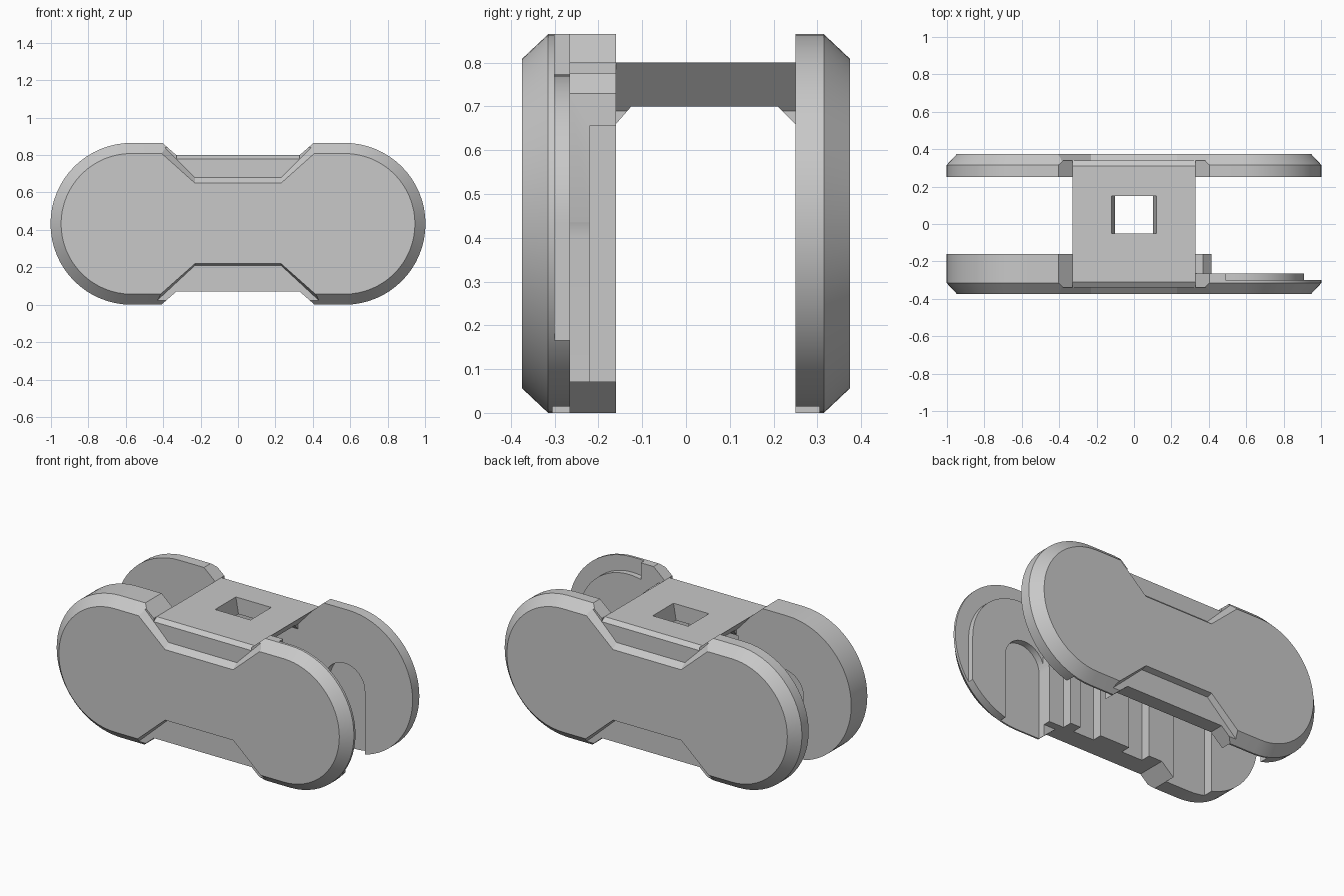
import bpy, bmesh
from math import sin, cos, pi, radians

cube = bpy.data.objects.get("Cube")
if cube:
    bpy.data.objects.remove(cube, do_unlink=True)

grey = bpy.data.materials.new("plain grey")
grey.use_nodes = True
colour = (0.58, 0.58, 0.58, 1)
grey.diffuse_color = colour
grey.node_tree.nodes["Principled BSDF"].inputs["Base Color"].default_value = colour

MID = 0.4325   # height of the lobe centres
LOBE = 0.57    # sideways offset of the lobe centres


def loft(name, rings, axis="y"):
    """Solid through matching rings: a list of (position, outline) pairs."""
    bm = bmesh.new()
    loops = []
    for pos, outline in rings:
        loops.append([bm.verts.new((a, pos, b) if axis == "y" else (pos, a, b))
                      for a, b in outline])
    for lo, hi in zip(loops, loops[1:]):
        for i in range(len(lo)):
            j = (i + 1) % len(lo)
            bm.faces.new((lo[i], lo[j], hi[j], hi[i]))
    bm.faces.new(loops[0])
    bm.faces.new(loops[-1])
    bmesh.ops.recalc_face_normals(bm, faces=bm.faces)
    mesh = bpy.data.meshes.new(name)
    bm.to_mesh(mesh)
    bm.free()
    mesh.materials.append(grey)
    obj = bpy.data.objects.new(name, mesh)
    bpy.context.collection.objects.link(obj)
    return obj


def prism(outline, start, end, axis="y"):
    return loft("cutter", [(start, outline), (end, outline)], axis)


def combine(obj, tool, operation="DIFFERENCE"):
    """Apply one boolean and throw the tool away."""
    mod = obj.modifiers.new("cut", "BOOLEAN")
    mod.operation, mod.solver, mod.object = operation, "EXACT", tool
    bpy.context.view_layer.objects.active = obj
    bpy.ops.object.modifier_apply(modifier=mod.name)
    bpy.data.objects.remove(tool, do_unlink=True)


def arc(cx, cz, r, start, end, steps=24):
    angles = [radians(start + (end - start) * i / steps) for i in range(steps + 1)]
    return [(cx + r * cos(a), cz + r * sin(a)) for a in angles]


def stadium(r):
    return arc(LOBE, MID, r, -90, 90, 32) + arc(-LOBE, MID, r, 90, 270, 32)


def trapezoid(near, z_near, far, z_far):
    return [(-near, z_near), (near, z_near), (far, z_far), (-far, z_far)]


def box(a0, a1, b0, b1):
    return [(a0, b0), (a1, b0), (a1, b1), (a0, b1)]


def arch_slot(side):
    """Round-topped slot that runs out through the bottom edge."""
    cx = side * 0.545
    return arc(cx, 0.4, 0.135, 0, 180) + [(cx - 0.135, -0.1), (cx + 0.135, -0.1)]


def side_plate(name, side, inner):
    """Bevelled two-lobed plate with waist notches and sunken waist panels."""
    plate = loft(name, [(side * inner, stadium(MID)),
                        (side * 0.315, stadium(MID)),
                        (side * 0.375, stadium(0.376))])
    # waist notches through the full thickness
    combine(plate, prism(trapezoid(0.33, 0.80, 0.49, 0.94), -0.5, 0.5))
    combine(plate, prism(trapezoid(0.33, 0.07, 0.49, -0.07), -0.5, 0.5))
    # sunken panels with sloping rims
    for z_floor, z_rim, z_end, far_floor, far_rim in (
            (0.68, 0.65, 0.90, 0.45, 0.511), (0.21, 0.22, -0.04, 0.50, 0.523)):
        combine(plate, loft("cutter", [
            (side * 0.34, trapezoid(0.23, z_floor, far_floor, z_end)),
            (side * 0.375, trapezoid(0.23, z_rim, far_rim, z_end)),
            (side * 0.40, trapezoid(0.23, z_rim, far_rim, z_end))]))
    # small bevel along the upper edge of the waist
    wedge = [(side * y, z) for y, z in
             ((0.31, 0.801), (0.341, 0.779), (0.4, 0.779), (0.4, 0.82))]
    combine(plate, prism(wedge, -0.33, 0.33, "x"))
    return plate


# Back plate
back = side_plate("back_plate", 1, 0.25)
for s in (-1, 1):
    combine(back, prism(arch_slot(s), 0.2, 0.305))

# Front plate, thick at its right end and stepped down at its left end
front = side_plate("front_plate", -1, 0.16)
step = [(0.33, -0.1), (0.33, 0.07), (0.415, 0.07), (0.415, 0.73), (0.37, 0.775),
        (0.33, 0.775), (0.33, 0.95), (1.1, 0.95), (1.1, -0.1)]
combine(front, prism(step, -0.265, -0.1))
rim = ([(0.49, 0.95)] + arc(LOBE, MID, 0.34, 103.6, 0)
       + [(LOBE + 0.34, -0.1), (1.1, -0.1), (1.1, 0.95)])
combine(front, prism(rim, -0.30, -0.1))
combine(front, prism(arch_slot(1), -0.305, -0.1))
combine(front, prism(arch_slot(-1), -0.22, -0.1))
# upright grooves on the inner face
for x0, x1 in ((-0.24, -0.1), (0.1, 0.24), (0.31, 0.45)):
    combine(front, prism(box(x0, x1, -0.1, 0.655), -0.22, -0.1))

# Top bridge with angled braces, undercut sides and a window
profile = [(-0.29, 0.80), (0.29, 0.80), (0.29, 0.66), (0.25, 0.66),
           (0.21, 0.70), (-0.125, 0.70), (-0.16, 0.66), (-0.29, 0.66)]
bridge = loft("top_bridge", [(-0.33, profile), (0.33, profile)], "x")
undercut = [(0.33, 0.80), (0.23, 0.69), (0.23, 0.6), (0.5, 0.6), (0.5, 0.80)]
for s in (-1, 1):
    combine(bridge, prism([(s * x, z) for x, z in undercut], -0.5, 0.5))
combine(bridge, prism(trapezoid(0.123, 0.82, 0.098, 0.68), -0.05, 0.15))

# Smooth curved rims while keeping edges crisp
for obj in (front, back, bridge):
    bpy.ops.object.select_all(action="DESELECT")
    obj.select_set(True)
    bpy.context.view_layer.objects.active = obj
    bpy.ops.object.shade_smooth_by_angle(angle=radians(25))
